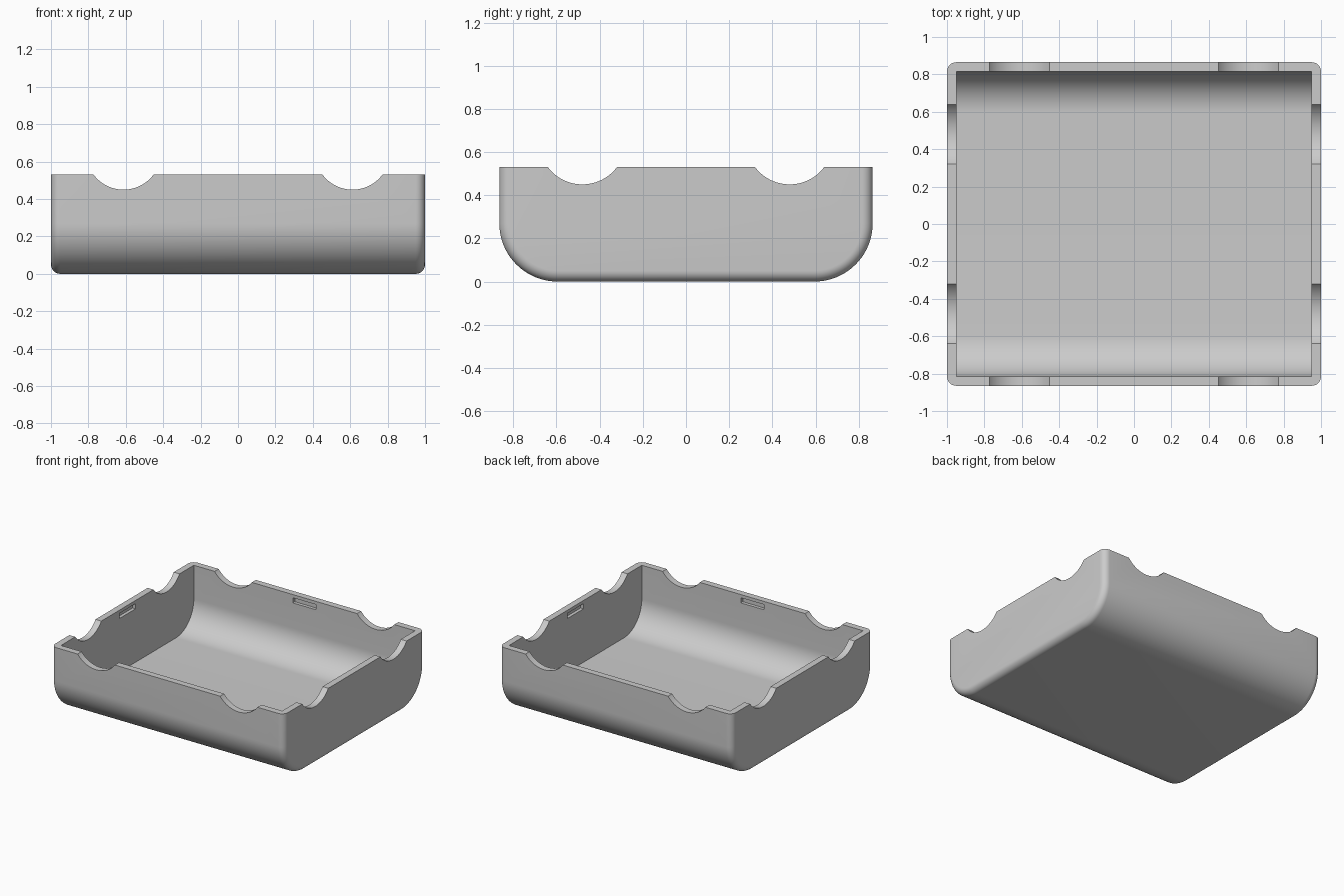
import bpy, bmesh
from math import sin, cos, pi, radians
from mathutils import Matrix, Vector

if "Cube" in bpy.data.objects:
    bpy.data.objects.remove(bpy.data.objects["Cube"])

HALF_X, HALF_Y, HEIGHT = 1.0, 0.865, 0.53
RADIUS, WALL, EDGE = 0.27, 0.05, 0.05

grey = bpy.data.materials.new("light grey")
grey.use_nodes = True
colour = (0.6, 0.6, 0.6, 1)
grey.diffuse_color = colour
grey.node_tree.nodes["Principled BSDF"].inputs["Base Color"].default_value = colour


def finish(name, bm):
    bmesh.ops.recalc_face_normals(bm, faces=bm.faces)
    mesh = bpy.data.meshes.new(name)
    bm.to_mesh(mesh)
    bm.free()
    mesh.materials.append(grey)
    obj = bpy.data.objects.new(name, mesh)
    bpy.context.collection.objects.link(obj)
    return obj


def trough(name, hx, hy, bottom, top, radius, edge=0):
    """Round-bottomed profile swept along x, with optional rounded ends."""
    arc = [(hy - radius + radius * cos(a), bottom + radius - radius * sin(a))
           for a in (i * pi / 40 for i in range(21))]
    profile = [(hy, top)] + arc + [(-y, z) for y, z in reversed(arc)] + [(-hy, top)]
    bm = bmesh.new()
    cap = bm.faces.new([bm.verts.new((-hx, y, z)) for y, z in profile])
    out = bmesh.ops.extrude_face_region(bm, geom=[cap], use_keep_orig=True)
    moved = [g for g in out["geom"] if isinstance(g, bmesh.types.BMVert)]
    bmesh.ops.translate(bm, verts=moved, vec=(2 * hx, 0, 0))
    if edge:
        rims = [e for e in bm.edges
                if abs(e.verts[0].co.x - e.verts[1].co.x) < 1e-5
                and min(v.co.z for v in e.verts) < top - 1e-4]
        bmesh.ops.bevel(bm, geom=rims, offset=edge, segments=8, profile=0.5,
                        affect='EDGES', clamp_overlap=True)
    return finish(name, bm)


def notch_cutter(name, centre, axis):
    """Short cylinder that scoops a round dip out of one wall."""
    bm = bmesh.new()
    turn = Matrix.Rotation(radians(90), 4, 'Y' if axis == 'X' else 'X')
    bmesh.ops.create_cone(bm, cap_ends=True, segments=96, radius1=0.2, radius2=0.2,
                          depth=0.2, matrix=Matrix.Translation(centre) @ turn)
    return finish(name, bm)


def slot_cutter(name, centre, size):
    bm = bmesh.new()
    bmesh.ops.create_cube(bm, size=1, matrix=Matrix.Translation(centre)
                          @ Matrix.Diagonal(Vector(size).to_4d()))
    return finish(name, bm)


# Shell and everything removed from it
tray = trough("tray", HALF_X, HALF_Y, 0, HEIGHT, RADIUS, EDGE)
cutters = [trough("cavity", HALF_X - WALL, HALF_Y - WALL, WALL, HEIGHT + 0.3, RADIUS - WALL)]
for s in (-1, 1):
    for t in (-1, 1):
        cutters.append(notch_cutter("long_wall_notch", (t * 0.612, s * HALF_Y, 0.65), 'Y'))
        cutters.append(notch_cutter("end_wall_notch", (s * HALF_X, t * 0.48, 0.65), 'X'))
    # Shallow latch slots on the inside of each wall
    cutters.append(slot_cutter("long_wall_slot", (0, s * (HALF_Y - WALL), 0.485), (0.2, 0.05, 0.04)))
    cutters.append(slot_cutter("end_wall_slot", (s * (HALF_X - WALL), 0, 0.485), (0.05, 0.2, 0.04)))

bpy.context.view_layer.objects.active = tray
for cutter in cutters:
    cutter.hide_render = True
    mod = tray.modifiers.new(cutter.name, 'BOOLEAN')
    mod.operation, mod.solver, mod.object = 'DIFFERENCE', 'EXACT', cutter
    bpy.ops.object.modifier_apply(modifier=mod.name)
    bpy.data.objects.remove(cutter)

# Smooth curves, crisp rims
bpy.ops.object.select_all(action='DESELECT')
tray.select_set(True)
bpy.ops.object.shade_smooth_by_angle(angle=radians(30))
